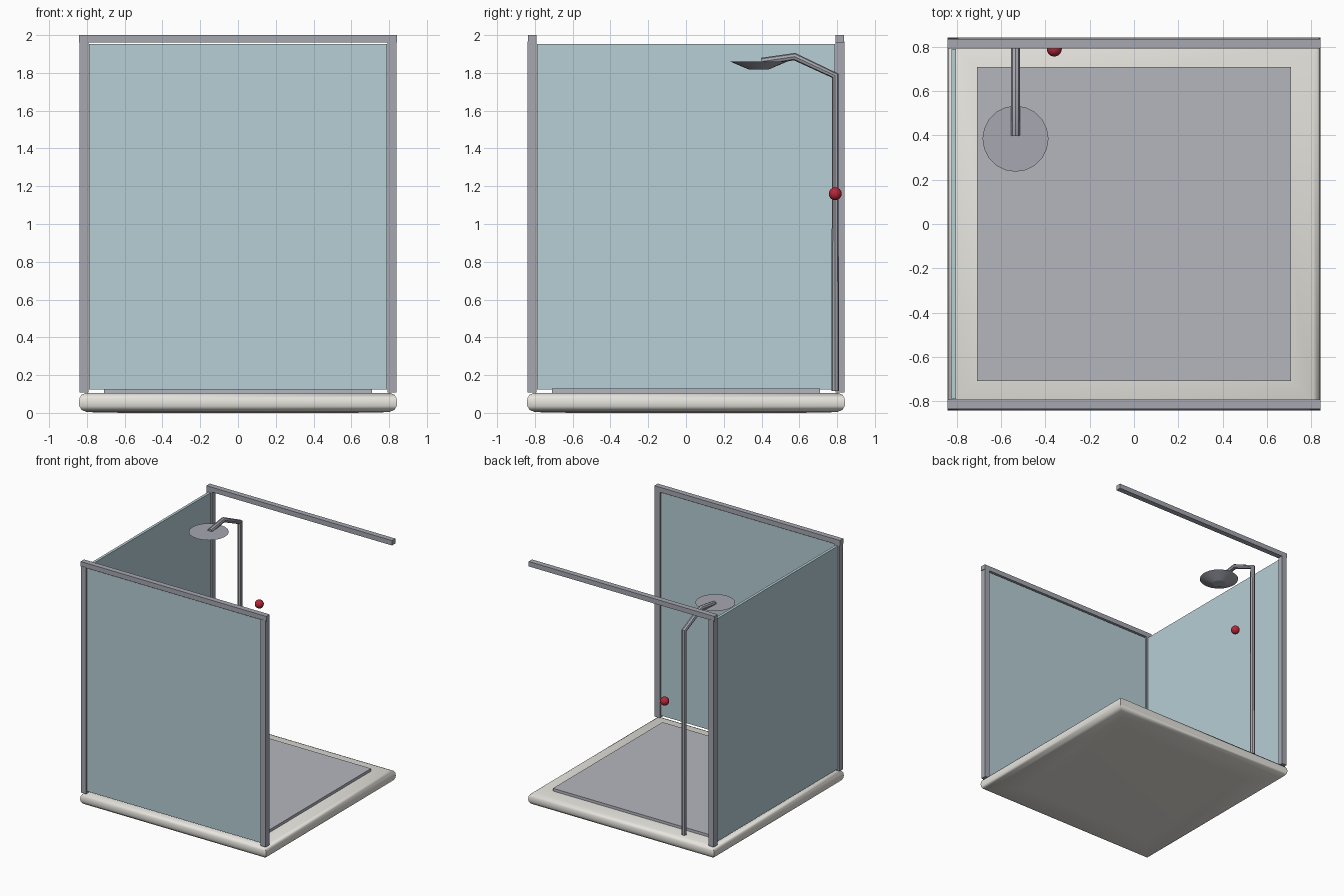
import bpy, bmesh
from mathutils import Vector

if "Cube" in bpy.data.objects:
    bpy.data.objects.remove(bpy.data.objects["Cube"])


def material(name, rgb):
    m = bpy.data.materials.new(name)
    m.diffuse_color = (*rgb, 1)
    m.use_nodes = True
    m.node_tree.nodes["Principled BSDF"].inputs["Base Color"].default_value = m.diffuse_color
    return m


METAL = material("metal", (0.38, 0.39, 0.44))
GLASS = material("glass", (0.47, 0.62, 0.67))
CERAMIC = material("ceramic", (0.80, 0.78, 0.73))
MAT = material("mat", (0.46, 0.47, 0.51))
RED = material("red", (0.45, 0.02, 0.04))


def box(name, lo, hi, mat):
    lo, hi = Vector(lo), Vector(hi)
    bpy.ops.mesh.primitive_cube_add(size=1, location=(lo + hi) / 2)
    o = bpy.context.object
    o.name = name
    o.scale = hi - lo
    bpy.ops.object.transform_apply(location=False, rotation=False, scale=True)
    o.data.materials.append(mat)
    return o


def finish(name, mat, angle):
    o = bpy.context.object
    o.name = name
    o.data.materials.append(mat)
    bpy.ops.object.shade_smooth_by_angle(angle=angle)


# Shower tray: square rings lofted into a rounded rim
bm = bmesh.new()
rings = []
for s, z in [(0.6, 0.0), (0.80, 0.004), (0.828, 0.016), (0.840, 0.036), (0.842, 0.056),
             (0.840, 0.076), (0.830, 0.095), (0.81, 0.104), (0.6, 0.108)]:
    rings.append([bm.verts.new((x * s, y * s, z)) for x, y in ((-1, -1), (1, -1), (1, 1), (-1, 1))])
for a, b in zip(rings, rings[1:]):
    for i in range(4):
        j = (i + 1) % 4
        bm.faces.new((a[i], a[j], b[j], b[i]))
bm.faces.new(rings[0][::-1])
bm.faces.new(rings[-1])
mesh = bpy.data.meshes.new("shower_tray")
bm.to_mesh(mesh)
bm.free()
tray = bpy.data.objects.new("shower_tray", mesh)
bpy.context.collection.objects.link(tray)
bpy.context.view_layer.objects.active = tray
tray.select_set(True)
finish("shower_tray", CERAMIC, 0.7)

# Raised floor panel
box("floor_panel", (-0.71, -0.71, 0.09), (0.71, 0.71, 0.128), MAT)

# Glass walls at the front and left
box("front_glass", (-0.79, -0.825, 0.125), (0.79, -0.803, 1.953), GLASS)
box("left_glass", (-0.825, -0.79, 0.125), (-0.803, 0.79, 1.953), GLASS)

# Corner posts
for name, x, y in [("front_left_post", -0.815, -0.815), ("front_right_post", 0.815, -0.815),
                   ("back_left_post", -0.815, 0.815)]:
    box(name, (x - 0.023, y - 0.023, 0.108), (x + 0.023, y + 0.023, 1.965), METAL)

# Top rails at the front and back
for name, y in [("front_rail", -0.814), ("back_rail", 0.814)]:
    box(name, (-0.842, y - 0.022, 1.96), (0.842, y + 0.022, 2.0), METAL)

# Shower pipe
curve = bpy.data.curves.new("shower_pipe", 'CURVE')
curve.dimensions = '3D'
curve.bevel_depth = 0.02
curve.bevel_resolution = 2
curve.use_fill_caps = True
path = [(0.79, 0.115), (0.79, 1.785), (0.575, 1.886), (0.40, 1.86)]
spline = curve.splines.new('POLY')
spline.points.add(len(path) - 1)
for p, (y, z) in zip(spline.points, path):
    p.co = (-0.535, y, z, 1)
pipe = bpy.data.objects.new("shower_pipe", curve)
bpy.context.collection.objects.link(pipe)
bpy.ops.object.select_all(action='DESELECT')
pipe.select_set(True)
bpy.context.view_layer.objects.active = pipe
bpy.ops.object.convert(target='MESH')
finish("shower_pipe", METAL, 0.7)

# Shower head: shallow inverted cone
bpy.ops.mesh.primitive_cone_add(vertices=20, radius1=0.05, radius2=0.149, depth=0.042,
                                location=(-0.535, 0.385, 1.838))
finish("shower_head", METAL, 0.4)

# Red control knob
bpy.ops.mesh.primitive_uv_sphere_add(segments=20, ring_count=12, radius=0.034,
                                     location=(-0.36, 0.79, 1.16))
finish("control_knob", RED, 0.8)
